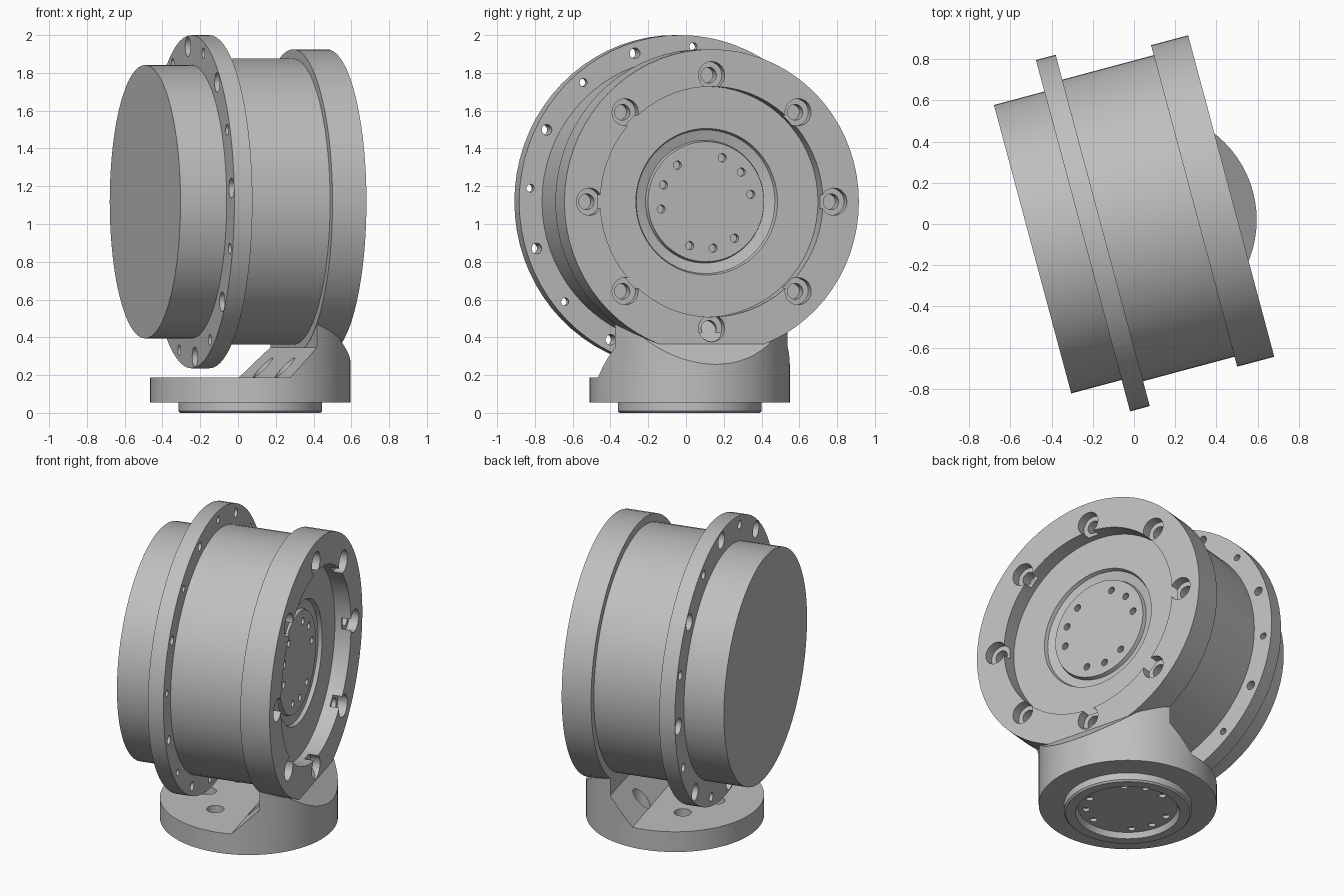
import bpy, bmesh
from math import radians, sin, cos, pi
from mathutils import Matrix, Vector

if "Cube" in bpy.data.objects:
    bpy.data.objects.remove(bpy.data.objects["Cube"])

grey = bpy.data.materials.new("plain grey")
grey.use_nodes = True
grey.diffuse_color = (0.52, 0.52, 0.52, 1)
grey.node_tree.nodes["Principled BSDF"].inputs["Base Color"].default_value = (0.52, 0.52, 0.52, 1)

# Frames: the drum lies along a yawed horizontal axis, the base stands upright
YAW = Matrix.Rotation(radians(15), 4, 'Z')
DRUM = Matrix.Translation((-0.002, 0.009, 1.118)) @ YAW @ Matrix.Rotation(pi / 2, 4, 'Y')
BASE = Matrix.Translation((0.065, 0.02, 0))


def lathe(bm, profile, frame, segments):
    """Spin (radius, height) points about the local z axis into a closed solid."""
    verts = [bm.verts.new((r, 0, h)) for r, h in profile]
    edges = [bm.edges.new(pair) for pair in zip(verts, verts[1:])]
    bmesh.ops.spin(bm, geom=verts + edges, axis=(0, 0, 1), cent=(0, 0, 0),
                   angle=2 * pi, steps=segments, use_duplicate=False)
    new = [v for v in bm.verts if not v.tag]
    bmesh.ops.remove_doubles(bm, verts=new, dist=0.0001)
    new = [v for v in bm.verts if not v.tag]
    bmesh.ops.transform(bm, matrix=frame, verts=new)
    for v in new:
        v.tag = True


def to_object(name, bm):
    bmesh.ops.recalc_face_normals(bm, faces=bm.faces)
    mesh = bpy.data.meshes.new(name)
    bm.to_mesh(mesh)
    bm.free()
    mesh.materials.append(grey)
    obj = bpy.data.objects.new(name, mesh)
    bpy.context.collection.objects.link(obj)
    return obj


def turned_part(name, profile, frame, segments=72):
    bm = bmesh.new()
    lathe(bm, profile, frame, segments)
    return to_object(name, bm)


def activate(obj):
    bpy.ops.object.select_all(action='DESELECT')
    obj.select_set(True)
    bpy.context.view_layer.objects.active = obj


def cut(obj, cutter):
    cutter.hide_render = True
    activate(obj)
    mod = obj.modifiers.new("cut", 'BOOLEAN')
    mod.operation, mod.solver, mod.object = 'DIFFERENCE', 'EXACT', cutter
    bpy.ops.object.modifier_apply(modifier=mod.name)
    bpy.data.objects.remove(cutter)


def drill(obj, frame, radius, angles, profile, swap=False):
    """Cut a ring of turned holes; swap measures angles in the drum's face."""
    bm = bmesh.new()
    for a in angles:
        x, y = radius * cos(radians(a)), radius * sin(radians(a))
        spot = (-y, x, 0) if swap else (x, y, 0)
        lathe(bm, profile, frame @ Matrix.Translation(spot), 20)
    cut(obj, to_object("hole_cutter", bm))


def hole(r, low, high):
    return [(0, low), (r, low), (r, high), (0, high)]


GROUPS = (-30, 0, 30)

# Drum body with narrower rear section
barrel = turned_part("barrel", [(0, -0.507), (0.724, -0.507), (0.724, -0.2),
                                (0.757, -0.2), (0.757, 0.33), (0, 0.33)], DRUM)

# Thin bolted flange with alternating plain and counterbored holes
thin_flange = turned_part("thin_flange", hole(0.882, -0.254, -0.155), DRUM)
drill(thin_flange, DRUM, 0.824, [17.5 + 45 * k for k in range(8)],
      [(0, -0.4), (0.028, -0.4), (0.028, 0), (0, 0)], True)
drill(thin_flange, DRUM, 0.824, [40 + 45 * k for k in range(8)],
      [(0, -0.4), (0.053, -0.4), (0.053, -0.2), (0.021, -0.2), (0.021, 0), (0, 0)], True)

# Front flange with recessed face, ring groove and central hub
front_flange = turned_part("front_flange", [
    (0, 0.304), (0.807, 0.304), (0.807, 0.49), (0.61, 0.49), (0.61, 0.388),
    (0.388, 0.388), (0.38, 0.365), (0.325, 0.35), (0.318, 0.375), (0, 0.375)], DRUM)
drill(front_flange, DRUM, 0.67, [45 * k for k in range(8)],
      [(0, 0.36), (0.042, 0.36), (0.042, 0.43), (0.072, 0.43), (0.072, 0.6), (0, 0.6)], True)
drill(front_flange, DRUM, 0.249, [c + g for c in (39, 159, 279) for g in GROUPS],
      hole(0.022, 0.335, 0.5), True)

# Base disc with sloped neck, cut from one tall cylinder
base = turned_part("base_neck", hole(0.53, 0.055, 0.7), BASE)
bm = bmesh.new()
outline = [(-0.9, 0.188), (0.147, 0.188), (0.306, 0.347), (0.306, 0.5),
           (0.355, 0.5), (0.8, 0.055), (0.8, 0.9), (-0.9, 0.9)]
face = bm.faces.new([bm.verts.new((s, -0.9, z)) for s, z in outline])
wall = bmesh.ops.extrude_face_region(bm, geom=[face])
bmesh.ops.translate(bm, vec=(0, 1.8, 0),
                    verts=[g for g in wall["geom"] if isinstance(g, bmesh.types.BMVert)])
bmesh.ops.transform(bm, matrix=YAW, verts=bm.verts)
cut(base, to_object("neck_cutter", bm))
drill(base, BASE, 0.26, [75, 135, 195, 255, 315], hole(0.052, 0.12, 0.8))

# Foot ring with a shallow recess underneath
foot = turned_part("foot_ring", [
    (0, 0.035), (0.295, 0.035), (0.31, 0), (0.37, 0), (0.38, 0.01),
    (0.38, 0.075), (0, 0.075)], BASE)
drill(foot, BASE, 0.25, [c + g for c in (75, 195, 315) for g in GROUPS],
      hole(0.022, -0.1, 0.06))

for part in (barrel, thin_flange, front_flange, base, foot):
    activate(part)
    bpy.ops.object.shade_smooth_by_angle(angle=radians(30))
